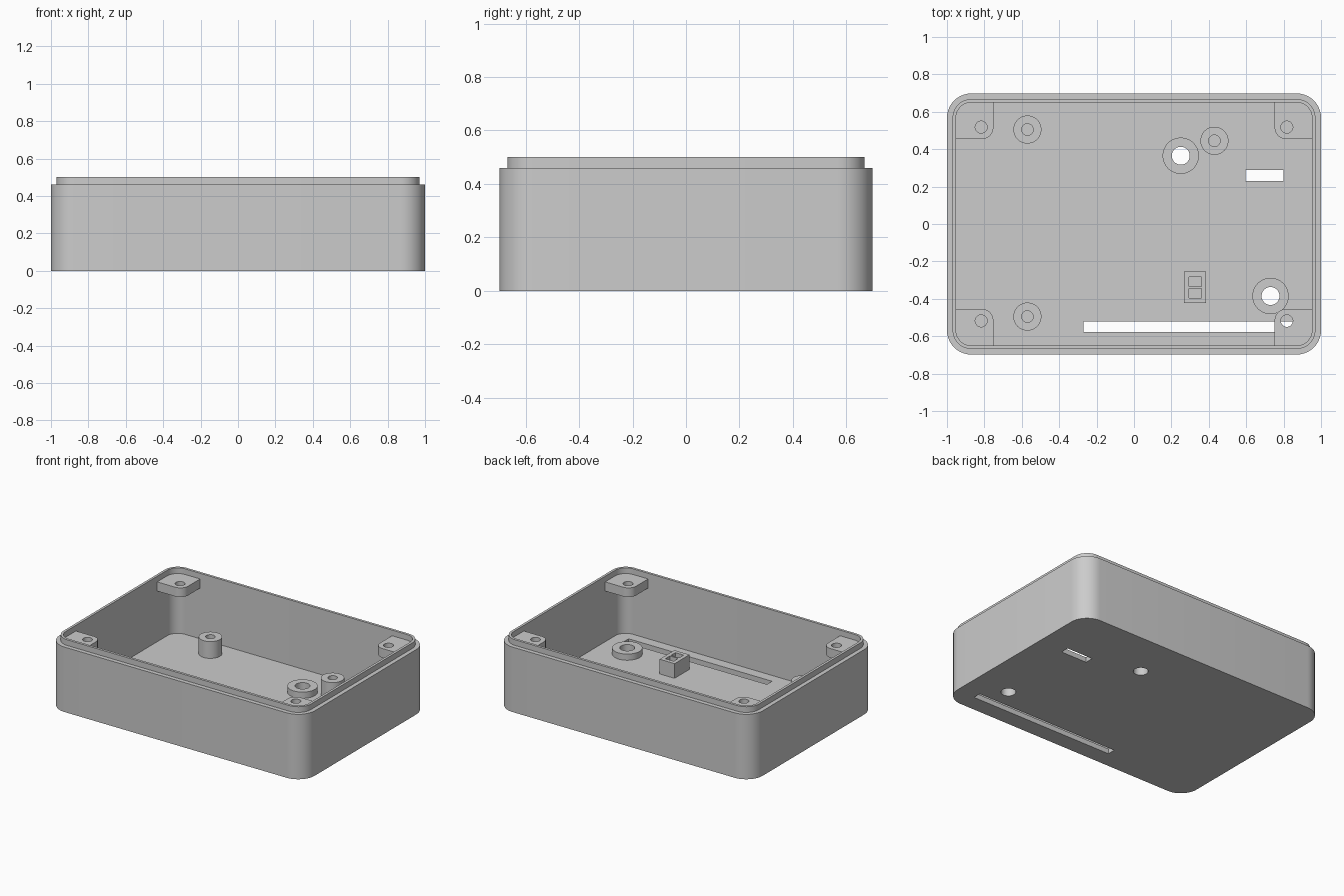
import bpy
import bmesh
from math import cos, sin, pi, radians

cube = bpy.data.objects.get("Cube")
if cube:
    bpy.data.objects.remove(cube, do_unlink=True)

grey = bpy.data.materials.new("light grey plastic")
grey.use_nodes = True
grey.diffuse_color = (0.604, 0.604, 0.604, 1)
grey.node_tree.nodes["Principled BSDF"].inputs["Base Color"].default_value = grey.diffuse_color

HALF_X, HALF_Y, CORNER = 1.0, 0.698, 0.13
FLOOR, RIM, TOP = 0.036, 0.46, 0.5
LIP, WALL = 0.03, 0.048


def rounded_rect(x0, x1, y0, y1, radii, steps=10):
    """Outline from the +x+y corner counter-clockwise; one radius per corner."""
    corners = [(x1, y1, -1, -1), (x0, y1, 1, -1), (x0, y0, 1, 1), (x1, y0, -1, 1)]
    pts = []
    for i, ((x, y, sx, sy), r) in enumerate(zip(corners, radii)):
        if r == 0:
            pts.append((x, y))
            continue
        for k in range(steps + 1):
            a = (i + k / steps) * pi / 2
            pts.append((x + sx * r + r * cos(a), y + sy * r + r * sin(a)))
    return pts


def circle(x, y, r, steps=48):
    return [(x + r * cos(2 * pi * k / steps), y + r * sin(2 * pi * k / steps)) for k in range(steps)]


def box(x0, x1, y0, y1):
    return rounded_rect(x0, x1, y0, y1, [0] * 4)


def loft(name, rings):
    """Closed solid through (outline, z) rings, capped at both ends."""
    bm = bmesh.new()
    loops = [[bm.verts.new((x, y, z)) for x, y in outline] for outline, z in rings]
    n = len(loops[0])
    for lo, hi in zip(loops, loops[1:]):
        for i in range(n):
            j = (i + 1) % n
            bm.faces.new((lo[i], lo[j], hi[j], hi[i]))
    bm.faces.new(loops[0][::-1])
    bm.faces.new(loops[-1])
    bmesh.ops.recalc_face_normals(bm, faces=bm.faces)
    mesh = bpy.data.meshes.new(name)
    bm.to_mesh(mesh)
    bm.free()
    mesh.materials.append(grey)
    obj = bpy.data.objects.new(name, mesh)
    bpy.context.collection.objects.link(obj)
    return obj


def activate(obj):
    bpy.ops.object.select_all(action="DESELECT")
    obj.select_set(True)
    bpy.context.view_layer.objects.active = obj


def cut(obj, outline, z0, z1):
    cutter = loft("cutter", [(outline, z0), (outline, z1)])
    cutter.hide_render = True
    mod = obj.modifiers.new("cut", "BOOLEAN")
    mod.operation, mod.solver, mod.object = "DIFFERENCE", "EXACT", cutter
    activate(obj)
    bpy.ops.object.modifier_apply(modifier=mod.name)
    bpy.data.objects.remove(cutter, do_unlink=True)


def finish(obj):
    activate(obj)
    bpy.ops.object.shade_smooth_by_angle(angle=radians(30))


def inset(d):
    return rounded_rect(-HALF_X + d, HALF_X - d, -HALF_Y + d, HALF_Y - d, [CORNER - d] * 4)


# Tray with stepped rim
tray = loft("enclosure_tray", [
    (inset(0), 0), (inset(0), RIM), (inset(LIP), RIM),
    (inset(LIP), TOP), (inset(WALL), TOP), (inset(WALL), FLOOR)])

# Floor openings: long slot, short slot, two round holes
ring_spots = {"back": (0.25, 0.365), "front": (0.73, -0.385)}
openings = [box(-0.27, 0.855, -0.578, -0.52), box(0.595, 0.8, 0.23, 0.29)]
openings += [circle(x, y, 0.048) for x, y in ring_spots.values()]
for outline in openings:
    cut(tray, outline, -0.1, 0.1)
finish(tray)

# Low collars around the round floor holes
for side, (x, y) in ring_spots.items():
    outer, inner = circle(x, y, 0.097), circle(x, y, 0.048)
    collar = loft(side + "_hole_collar", [(outer, FLOOR), (outer, 0.08)])
    cut(collar, inner, -0.1, 0.2)
    finish(collar)

# Board standoffs with blind screw holes
for name, x, y in (("left_back", 0.43, 0.445), ("right_back", -0.57, 0.505), ("right_front", -0.57, -0.495)):
    outer, inner = circle(x, y, 0.075), circle(x, y, 0.031)
    finish(loft(name + "_standoff", [
        (outer, FLOOR - 0.01), (outer, 0.155), (inner, 0.155), (inner, FLOOR + 0.005)]))

# Corner screw tabs below the rim
for sx, side in ((1, "left"), (-1, "right")):
    for sy, end in ((1, "back"), (-1, "front")):
        xs = sorted((sx * 0.752, sx * 0.96))
        ys = sorted((sy * 0.455, sy * (HALF_Y - 0.04)))
        order = [(1, 1), (-1, 1), (-1, -1), (1, -1)]
        radii = [0.09 if c == (sx, sy) else 0.06 if c == (-sx, -sy) else 0 for c in order]
        outline = rounded_rect(*xs, *ys, radii)
        tab = loft(f"{side}_{end}_screw_tab", [(outline, RIM - 0.065), (outline, RIM)])
        cut(tab, circle(sx * 0.817, sy * 0.518, 0.032), 0.3, 0.6)
        finish(tab)

# Small socket block with two square pockets
outline = box(0.268, 0.386, -0.422, -0.255)
socket = loft("socket_block", [(outline, FLOOR - 0.01), (outline, 0.14)])
for y in (-0.308, -0.37):
    cut(socket, box(0.295, 0.36, y - 0.025, y + 0.025), FLOOR + 0.005, 0.3)
finish(socket)
